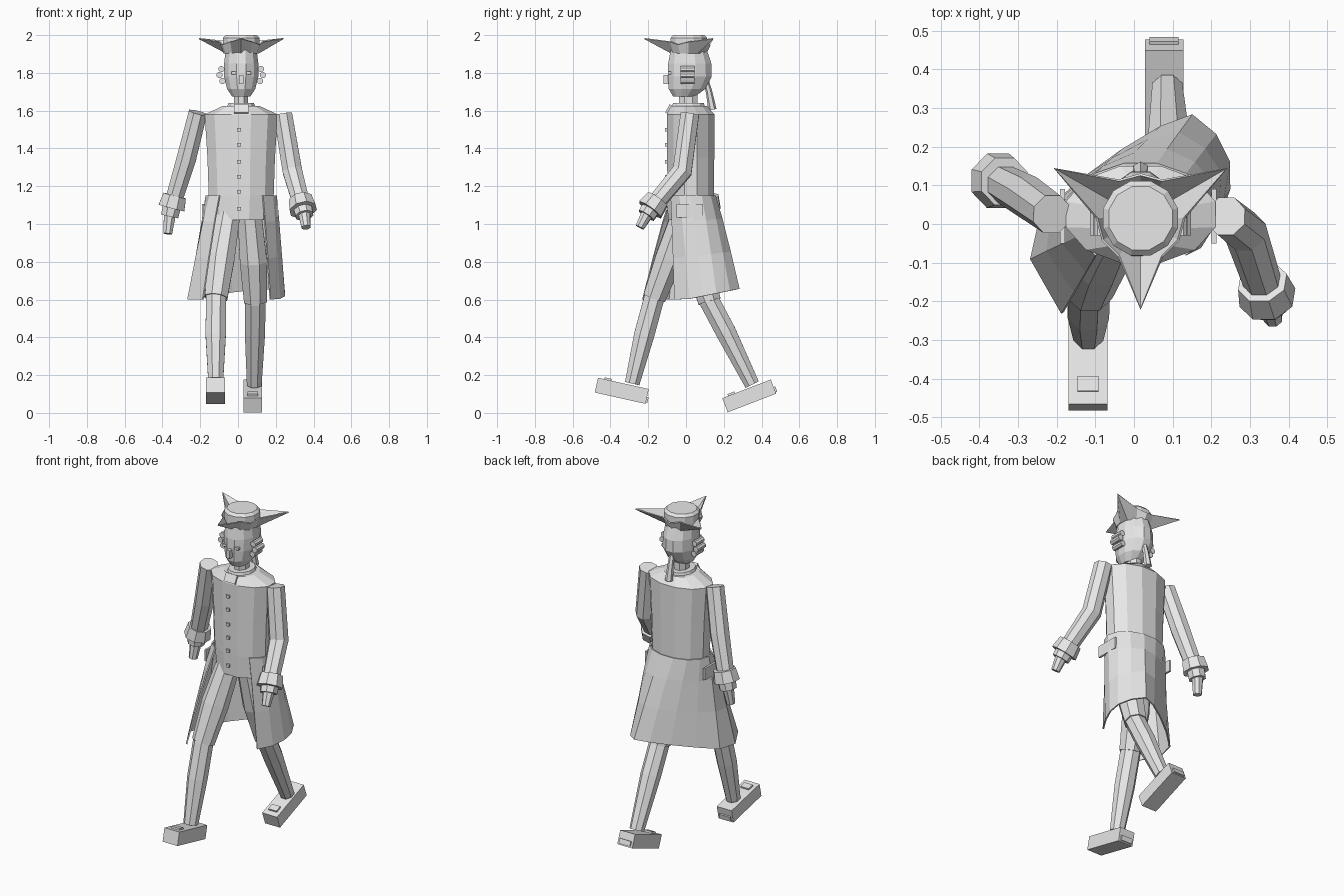
import bpy, math
from mathutils import Vector, Matrix

if "Cube" in bpy.data.objects:
    bpy.data.objects.remove(bpy.data.objects["Cube"])

GREY = (0.8, 0.8, 0.8, 1)
mat = bpy.data.materials.new("plain grey")
mat.use_nodes = True
mat.diffuse_color = GREY
mat.node_tree.nodes["Principled BSDF"].inputs["Base Color"].default_value = GREY
CX = 0.017  # body centre line


def make(name, verts, faces):
    mesh = bpy.data.meshes.new(name)
    mesh.from_pydata(verts, [], faces)
    mesh.materials.append(mat)
    obj = bpy.data.objects.new(name, mesh)
    bpy.context.collection.objects.link(obj)
    return obj


def loft(name, rings, closed=True, caps=True):
    """Skin a list of equally long rings."""
    n = len(rings[0])
    verts = [v for ring in rings for v in ring]
    faces = []
    for r in range(len(rings) - 1):
        for i in range(n if closed else n - 1):
            j = (i + 1) % n
            faces.append((r * n + i, r * n + j, r * n + n + j, r * n + n + i))
    if caps:
        faces.append(tuple(reversed(range(n))))
        faces.append(tuple(range(len(verts) - n, len(verts))))
    return make(name, verts, faces)


def oval(z, cy, rx, ry, n=12, cx=CX):
    turn = math.pi / n
    return [(cx + rx * math.cos(turn + math.tau * i / n),
             cy + ry * math.sin(turn + math.tau * i / n), z) for i in range(n)]


def tube(name, path, n=8):
    """Limb along (x, y, z, radius) stations."""
    pts = [Vector(p[:3]) for p in path]
    rings = []
    for k, p in enumerate(pts):
        d = (pts[min(k + 1, len(pts) - 1)] - pts[max(k - 1, 0)]).normalized()
        ref = Vector((1, 0, 0)) if abs(d.y) > 0.9 else Vector((0, 1, 0))
        u = ref.cross(d).normalized()
        v = d.cross(u)
        ring = []
        for i in range(n):
            a = math.tau * (i + 0.5) / n
            ring.append(p + path[k][3] * (u * math.cos(a) + v * math.sin(a)))
        rings.append(ring)
    return loft(name, rings)


def box(name, loc, size, tilt=0.0, inside=None):
    """Box tilted about x, optionally placed in a parent frame."""
    m = Matrix.Translation(loc) @ Matrix.Rotation(tilt, 4, 'X')
    if inside:
        m = inside @ m
    s = (-0.5, 0.5)
    verts = [m @ Vector((x * size[0], y * size[1], z * size[2]))
             for z in s for y in s for x in s]
    faces = [(0, 2, 3, 1), (4, 5, 7, 6), (0, 1, 5, 4),
             (2, 6, 7, 3), (0, 4, 6, 2), (1, 3, 7, 5)]
    make(name, verts, faces)
    return m


# Coat body with sloping shoulders, collar and neck
loft("coat_body", [oval(1.02, .025, .16, .125), oval(1.15, .025, .178, .128),
                   oval(1.35, .025, .185, .129), oval(1.58, .025, .2, .13),
                   oval(1.625, .015, .1, .1)])
loft("collar", [oval(1.6, .013, .085, .095), oval(1.64, .013, .07, .085)])
loft("neck", [oval(1.6, .013, .04, .053, 8), oval(1.7, .013, .04, .053, 8)])
box("cravat", (CX, -.085, 1.605), (.075, .03, .05), -.5)
for z in (1.5, 1.42, 1.33, 1.25, 1.17, 1.08):
    box("button", (.005, -.1, z), (.02, .02, .018))

# Open coat skirt swinging with the stride
hem = [(.17, -.06), (.22, .02), (.245, .09), (.245, .16), (.21, .23), (.15, .28),
       (.07, .25), (-.03, .19), (-.14, .11), (-.24, .02), (-.265, -.09), (-.185, -.23)]
rings = []
for t in (0, .25, .6, 1):
    ring = []
    for i, (hx, hy) in enumerate(hem):
        a = math.radians(-52 + 284 * i / (len(hem) - 1))
        wx, wy = CX + .185 * math.cos(a), .025 + .132 * math.sin(a)
        hz = .6 + .2 * max(hy, 0)
        s = t ** .9
        ring.append((wx + (hx - wx) * s, wy + (hy - wy) * s, 1.15 + (hz - 1.15) * t))
    rings.append(ring)
skirt = loft("coat_skirt", rings, closed=False, caps=False)
thick = skirt.modifiers.new("cloth", 'SOLIDIFY')
thick.thickness = .008
thick.offset = 0
for x in (.207, -.185):
    box("pocket_flap", (x, .02, 1.07), (.012, .14, .07))

# Head, face and side curls
loft("head", [oval(1.675, -.01, .05, .06), oval(1.715, .005, .077, .1),
              oval(1.78, .02, .094, .12), oval(1.85, .02, .094, .118),
              oval(1.92, .015, .085, .1)])
box("nose", (CX, -.105, 1.765), (.022, .03, .05))
for side in (-1, 1):
    box("eye", (CX + side * .04, -.088, 1.8), (.025, .016, .015))
    for z, out in ((1.757, .1), (1.788, .115), (1.82, .105)):
        x = CX + side * out
        tube("side_curl", [(x, -.03, z, .017), (x, .045, z, .017)])
tube("pigtail", [(CX, .1, 1.78, .014), (CX, .122, 1.7, .017),
                 (CX, .14, 1.605, .022)], 6)

# Three-cornered hat: crown and folded brim
loft("hat_crown", [oval(1.905, .015, .09, .09), oval(1.93, .015, .1, .1),
                   oval(1.985, .015, .1, .1), oval(2.0, .015, .085, .085)])
inner, outer = [], []
for i in range(12):
    a = math.radians(30 + 30 * i)
    tip = i % 4 == 0
    r = (.235 if i == 8 else .258) if tip else .113
    z = 1.982 if tip else (1.965 if i % 2 else 1.95)
    inner.append((CX + .092 * math.cos(a), .015 + .092 * math.sin(a), 1.905))
    outer.append((CX + r * math.cos(a), .015 + r * math.sin(a), z))
brim = loft("hat_brim", [inner, outer], caps=False)
felt = brim.modifiers.new("felt", 'SOLIDIFY')
felt.thickness = .006
felt.offset = 0

# Arms with turned cuffs and tapering hands
arms = {
    "right": [(-.212, .025, 1.59), (-.275, .07, 1.34), (-.335, .11, 1.15),
              (-.352, .112, 1.085), (-.362, .112, 1.04), (-.372, .1, .948)],
    "left": [(.238, .02, 1.58), (.288, -.02, 1.28), (.332, -.15, 1.13),
             (.345, -.19, 1.075), (.352, -.21, 1.045), (.36, -.245, .982)],
}
for side, pts in arms.items():
    shoulder, elbow, wrist, cuff, palm, finger = [Vector(p) for p in pts]
    tube(side + "_sleeve", [(*shoulder, .053), (*elbow, .056), (*cuff, .048)])
    tube(side + "_cuff", [(*wrist, .066), (*cuff, .076)])
    tube(side + "_wrist", [(*cuff, .052), (*palm, .05)])
    tube(side + "_hand", [(*cuff, .036), (*palm, .033), (*finger, .025)])

# Legs with breeches and stockings
legs = {
    "right": [(-.05, -.01, 1.06), (-.09, -.09, .82), (-.116, -.168, .61),
              (-.118, -.222, .41), (-.118, -.285, .155)],
    "left": [(.06, .01, 1.06), (.082, .06, .8), (.092, .125, .59),
             (.09, .21, .43), (.086, .35, .15)],
}
for side, pts in legs.items():
    hip, thigh, knee, calf, ankle = [Vector(p) for p in pts]
    tube(side + "_breeches", [(*hip, .068), (*thigh, .078), (*knee, .065)])
    tube(side + "_stocking", [(*thigh.lerp(knee, .7), .055), (*knee, .058),
                              (*calf, .058), (*ankle, .042)])

# Shoes with buckle and heel tab
for side, loc, tilt in (("right", (-.119, -.34, .117), -.22),
                        ("left", (.078, .335, .09), .367)):
    frame = box(side + "_shoe", loc, (.1, .275, .08), tilt)
    box(side + "_buckle", (0, -.085, .042), (.055, .04, .016), inside=frame)
    box(side + "_heel", (0, .136, -.018), (.075, .02, .03), inside=frame)
